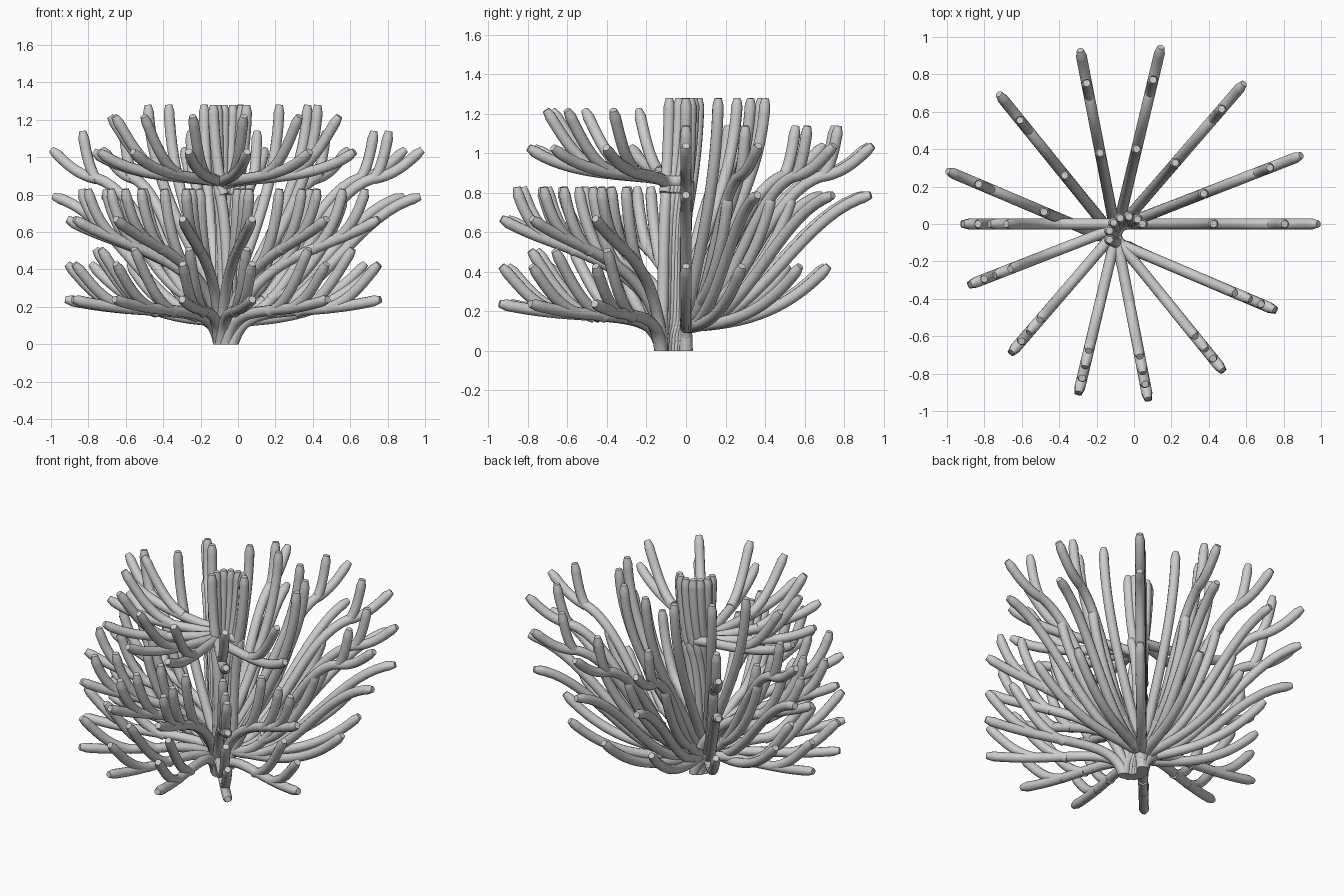
import bpy, math
from mathutils import Vector, Matrix
from mathutils.geometry import interpolate_bezier

if "Cube" in bpy.data.objects:
    bpy.data.objects.remove(bpy.data.objects["Cube"])

RADIUS = 0.029
PIVOT = Vector((-0.034, -0.06, 0))
OFFSET = 0.06        # each flat fan sits beside the pivot

# curve holding all the tubes of one flat fan
cu = bpy.data.curves.new("fan_curve", 'CURVE')
cu.dimensions = '3D'
cu.bevel_depth = RADIUS
cu.bevel_resolution = 4
cu.use_fill_caps = True


def arm(start, c1, c2, tip):
    """Bent tube in the fan plane (distance, height) with a blunt tapered tip."""
    pts = interpolate_bezier(*[Vector((s, 0, z)) for s, z in (start, c1, c2, tip)], 20)
    d = (pts[-1] - pts[-2]).normalized()
    while (pts[-1] - pts[-2]).length < 0.05 and len(pts) > 3:
        pts.pop(-2)
    pts.insert(-1, pts[-1] - d * 0.04)
    sp = cu.splines.new('POLY')
    sp.points.add(len(pts) - 1)
    for q, p in zip(sp.points, pts):
        q.co = (*p, 1)
        q.radius = 1.2 - 0.2 * min(p.z / 0.15, 1)     # thicker foot
    sp.points[-1].radius = 0.65
    sp.use_smooth = True


def fork(start, tip, upright=0.75):
    """Side shoot that leaves sideways and turns upward."""
    s, d = Vector(start), Vector(tip) - Vector(start)
    arm(s, s + Vector((0.5 * d.x, 0.15 * d.y)), s + Vector((upright * d.x, 0.68 * d.y)), tip)


foot, root, bud = (-.03, 0), (-.02, .05), (.0, .12)

# central stem
arm(foot, (.02, .3), (-.02, .65), (.06, .86))
fork((.02, .8), (.08, 1.28), 1)

# rising side
arm(foot, (-.03, .05), (-.02, .1), (.04, .17))
arm(bud, (.2, .14), (.5, .12), (.79, .43))
arm(bud, (.42, .09), (.62, .7), (1.01, .79))
arm(bud, (.35, .15), (.45, .87), (.82, .9))
arm(bud, (.15, .45), (.44, .8), (.46, 1.28))
fork((.76, .885), (1.02, 1.04))
fork((.76, .885), (.84, 1.14), 0.85)
fork((.2, .24), (.6, .79), 0.9)

# layered side: low, middle and top tiers
arm(foot, (-.1, .25), (-.4, .13), (-.89, .24))
fork((-.57, .19), (-.88, .43))
fork((-.4, .17), (-.73, .51))
arm(root, (-.15, .5), (-.6, .5), (-.88, .67))
for x in (-.63, -.5, -.31):
    fork((x, .28 - .45 * x), (x - .17, .83), 0.92)
arm((.03, .85), (-.12, .91), (-.5, .86), (-.74, 1.03))
fork((-.36, .91), (-.65, 1.22))

# turn the tubes into one mesh with a flat foot
helper = bpy.data.objects.new("fan_helper", cu)
bpy.context.collection.objects.link(helper)
deps = bpy.context.evaluated_depsgraph_get()
mesh = bpy.data.meshes.new_from_object(helper.evaluated_get(deps))
bpy.data.objects.remove(helper)
for v in mesh.vertices:
    v.co.z = max(v.co.z, 0)

# seven fans turned around the pivot
for k, deg in enumerate((0, 21.3, 49.2, 76.6, 101, 129, 157)):
    ob = bpy.data.objects.new("coral_fan_%d" % (k + 1), mesh)
    bpy.context.collection.objects.link(ob)
    ob.matrix_world = (Matrix.Translation(PIVOT) @ Matrix.Rotation(math.radians(deg), 4, 'Z')
                       @ Matrix.Translation((0, OFFSET, 0)))
    ob.select_set(True)
    bpy.context.view_layer.objects.active = ob
bpy.ops.object.shade_smooth_by_angle(angle=math.radians(50))
